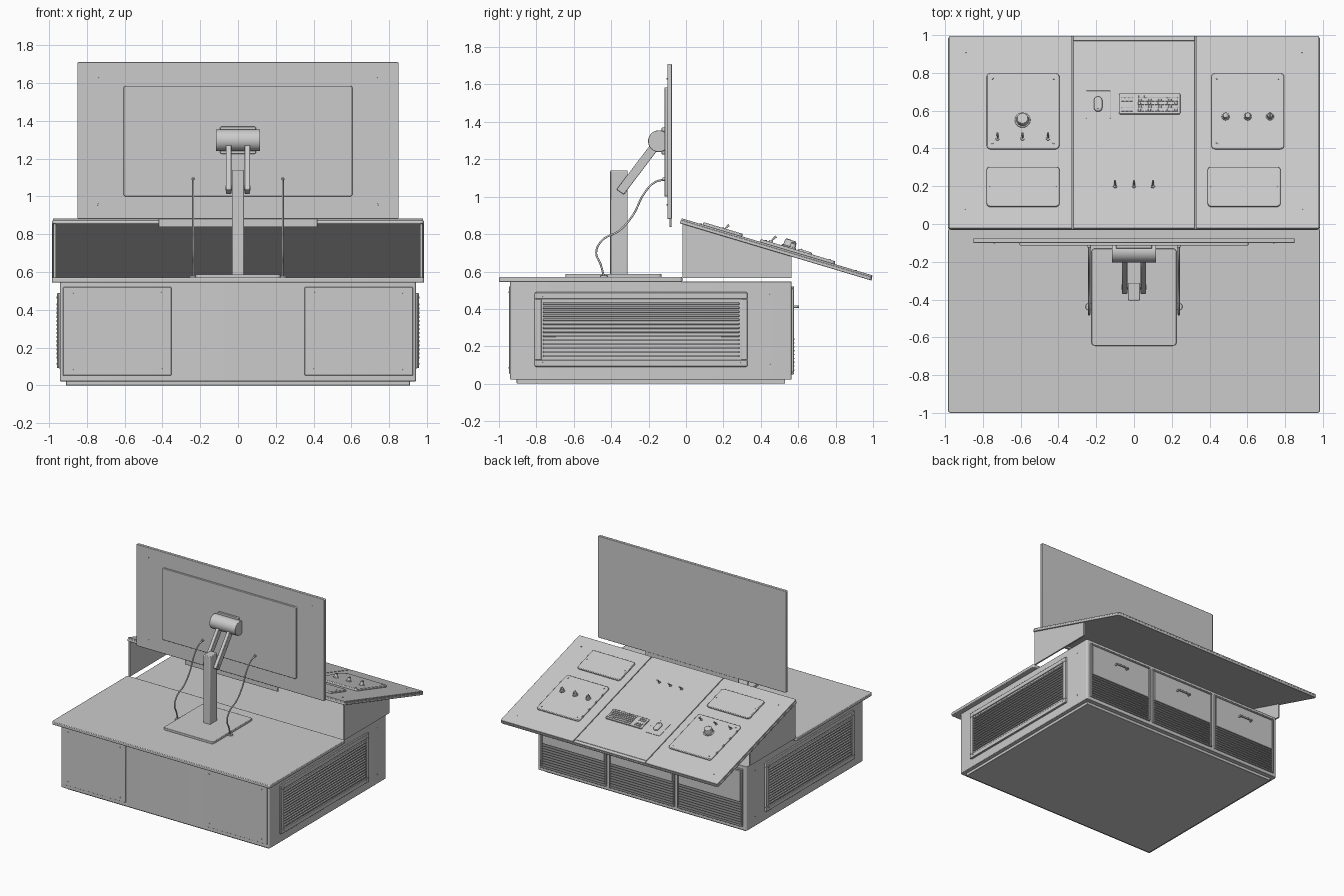
import bpy, bmesh, math
from mathutils import Matrix, Vector

if "Cube" in bpy.data.objects:
    bpy.data.objects.remove(bpy.data.objects["Cube"])

A = math.atan(0.299)                       # console slope
I = Matrix.Identity(4)
SLOPE = Matrix.Translation((0, -0.025, 0.885)) @ Matrix.Rotation(-A, 4, 'X')


def frame(x, y, z, o):
    """Local frame from three axis vectors and an origin."""
    return Matrix.Translation(o) @ Matrix((x, y, z)).transposed().to_4x4()


FRONT = frame((1, 0, 0), (0, 0, 1), (0, -1, 0), (0, -0.94, 0))
REAR = frame((1, 0, 0), (0, 0, 1), (0, 1, 0), (0, 0.565, 0))
SIDE = {s: frame((0, 1, 0), (0, 0, 1), (s, 0, 0), (s * 0.942, 0, 0)) for s in (-1, 1)}
MON = frame((1, 0, 0), (0, 0, 1), (0, -1, 0), (0, -0.1, 0))


def sy(y):
    """World y to distance along the slope."""
    return (y + 0.025) / math.cos(A)


def finish(name, bm, bevel=0):
    bmesh.ops.recalc_face_normals(bm, faces=bm.faces)
    me = bpy.data.meshes.new(name)
    bm.to_mesh(me)
    bm.free()
    ob = bpy.data.objects.new(name, me)
    bpy.context.collection.objects.link(ob)
    if bevel:
        m = ob.modifiers.new("Bevel", 'BEVEL')
        m.width, m.segments, m.limit_method = bevel, 2, 'ANGLE'
        m.angle_limit = math.radians(40)
    return ob


def part(name, boxes, fr=I, r=0, bevel=0.003):
    """Boxes (x0,x1,y0,y1,z0,z1) in a frame; r rounds the edges along local z."""
    bm = bmesh.new()
    for x0, x1, y0, y1, z0, z1 in boxes:
        m = Matrix.Translation(((x0 + x1) / 2, (y0 + y1) / 2, (z0 + z1) / 2)) @ \
            Matrix.Diagonal((x1 - x0, y1 - y0, z1 - z0, 1))
        bmesh.ops.create_cube(bm, size=1, matrix=m)
    if r:
        es = [e for e in bm.edges if (e.verts[0].co - e.verts[1].co).xy.length < 1e-5]
        bmesh.ops.bevel(bm, geom=es, offset=r, segments=5, profile=0.5, affect='EDGES')
    bm.transform(fr)
    return finish(name, bm, bevel)


def rods(name, items, fr=I, seg=24, bevel=0):
    """Cylinders or cones given as (start, end, radius, end radius)."""
    bm = bmesh.new()
    for a, b, r1, r2 in items:
        a, b = Vector(a), Vector(b)
        rot = (b - a).to_track_quat('Z', 'Y').to_matrix().to_4x4()
        bmesh.ops.create_cone(bm, cap_ends=True, segments=seg, radius1=r1, radius2=r2,
                              depth=(b - a).length, matrix=Matrix.Translation((a + b) / 2) @ rot)
    bm.transform(fr)
    return finish(name, bm, bevel)


def extrude_x(name, pts, x0, x1, bevel=0):
    """A y-z profile extruded along x."""
    bm = bmesh.new()
    f = bm.faces.new([bm.verts.new((x0, y, z)) for y, z in pts])
    g = bmesh.ops.extrude_face_region(bm, geom=[f])['geom']
    bmesh.ops.translate(bm, vec=(x1 - x0, 0, 0), verts=[v for v in g if isinstance(v, bmesh.types.BMVert)])
    return finish(name, bm, bevel)


def rim(x0, x1, y0, y1, w, z0, z1):
    return [(x0, x1, y0, y0 + w, z0, z1), (x0, x1, y1 - w, y1, z0, z1),
            (x0, x0 + w, y0 + w, y1 - w, z0, z1), (x1 - w, x1, y0 + w, y1 - w, z0, z1)]


def screws(name, pts, fr, h, r=0.005):
    rods(name, [((x, y, h - 0.004), (x, y, h + 0.003), r, r * 0.8) for x, y in pts], fr, 12)


# Cabinet, plinth and rear desk top
part("plinth", [(-0.91, 0.91, -0.905, 0.53, 0, 0.03)])
part("cabinet", [(-0.942, 0.942, -0.94, 0.565, 0.022, 0.547)], r=0.012)
part("desk_top", [(-0.985, 0.985, -1, -0.02, 0.545, 0.57)], r=0.015, bevel=0.004)

# Front access panels
for s in (-1, 1):
    a, b = sorted((s * 0.353, s * 0.925))
    part("access_panel", [(a, b, 0.053, 0.52, -0.005, 0.006)], FRONT, bevel=0.002)
    screws("access_screws", [(x, z) for x in (a + 0.05, b - 0.05) for z in (0.085, 0.49)], FRONT, 0.006)

    # Side vents
    part("side_vent_plate", [(-0.81, 0.33, 0.09, 0.49, -0.005, 0.007)], SIDE[s], r=0.012)
    part("side_vent_rim", rim(-0.808, 0.328, 0.092, 0.488, 0.035, 0, 0.015), SIDE[s])
    part("side_vent_slats", [(-0.765, 0.285, z, z + 0.012, 0, 0.019)
                             for z in [0.142 + 0.0215 * i for i in range(14)]], SIDE[s])
    screws("side_vent_screws", [(y, z) for y in (-0.77, 0.29) for z in (0.115, 0.465)], SIDE[s], 0.015)
    screws("side_screws", [(0.45, 0.1), (0.45, 0.475)], SIDE[s], 0)

    # Side panels under the sloped console
    extrude_x("console_side", [(-0.02, 0.565), (0.565, 0.565), (0.565, 0.682), (-0.02, 0.857)],
              s * 0.963, s * 0.975)

# Rear bays: drawer with handle above a louvred vent
for c in (-0.615, 0, 0.615):
    x0, x1 = c - 0.295, c + 0.295
    part("bay_frame", rim(x0, x1, 0.05, 0.52, 0.012, -0.005, 0.012), REAR)
    part("drawer_front", [(x0 + 0.016, x1 - 0.016, 0.25, 0.504, -0.005, 0.012)], REAR, r=0.006)
    part("drawer_handle", [(c - 0.06, c + 0.06, 0.405, 0.419, 0.03, 0.04),
                           (c - 0.06, c - 0.048, 0.405, 0.419, 0.01, 0.032),
                           (c + 0.048, c + 0.06, 0.405, 0.419, 0.01, 0.032)], REAR)
    part("bay_louvres", [(x0 + 0.016, x1 - 0.016, z, z + 0.011, -0.005, 0.014)
                         for z in [0.068 + 0.0205 * i for i in range(9)]], REAR)

# Sloped console: base slab and three surface panels
L = 1.069
part("console_slab", [(-0.985, 0.985, 0, L, -0.028, -0.01)], SLOPE, r=0.02)
part("console_panel_middle", [(-0.322, 0.322, 0.002, L - 0.03, -0.012, 0)], SLOPE, bevel=0.002)
part("console_front_edge", [(-0.322, 0.322, L - 0.029, L - 0.002, -0.012, -0.001)], SLOPE, bevel=0.002)
for s in (-1, 1):
    a, b = sorted((s * 0.327, s * 0.98))
    part("console_panel_outer", [(a, b, 0.002, L - 0.004, -0.012, 0)], SLOPE, r=0.006, bevel=0.002)
    screws("console_screws", [(s * 0.89, sy(0.08)), (s * 0.89, sy(0.91))], SLOPE, 0)

# Raised control plates
for n, x0, x1 in (("left", -0.78, -0.395), ("right", 0.41, 0.795)):
    y0, y1 = sy(0.395), sy(0.795)
    part(n + "_control_plate", [(x0, x1, y0, y1, -0.003, 0.015)], SLOPE, r=0.02, bevel=0.005)
    screws(n + "_control_screws", [(x, y) for x in (x0 + 0.03, x1 - 0.03)
                                   for y in (y0 + 0.03, y1 - 0.03)], SLOPE, 0.015, 0.006)
for n, x0, x1 in (("left", -0.78, -0.395), ("right", 0.39, 0.775)):
    part(n + "_blank_plate", [(x0, x1, sy(0.09), sy(0.3), -0.003, 0.014)], SLOPE, r=0.018, bevel=0.004)
    screws(n + "_blank_screws", [(x0 + 0.02, sy(0.195)), (x1 - 0.02, sy(0.195))], SLOPE, 0.014)

# Large dial, small knobs
k = sy(0.545)
rods("large_dial", [((-0.59, k, 0.014), (-0.59, k, 0.022), 0.042, 0.04),
                    ((-0.59, k, 0.02), (-0.59, k, 0.056), 0.034, 0.029)], SLOPE, 32, 0.003)
part("dial_pointer", [(-0.593, -0.587, k - 0.026, k, 0.055, 0.058)], SLOPE, bevel=0)
for x in (0.485, 0.602, 0.72):
    rods("small_knob", [((x, k + 0.02, 0.014), (x, k + 0.02, 0.022), 0.021, 0.02),
                        ((x, k + 0.02, 0.02), (x, k + 0.02, 0.042), 0.016, 0.014)], SLOPE, 24, 0.002)
    part("knob_grip", [(x - 0.004, x + 0.004, k + 0.005, k + 0.035, 0.04, 0.048)], SLOPE, bevel=0.001)

# Toggle switches
for x, y, h in [(x, 0.448, 0.014) for x in (-0.722, -0.59, -0.455)] + [(x, 0.2, 0) for x in (-0.1, 0, 0.1)]:
    v = sy(y)
    rods("toggle_switch", [((x, v, h - 0.002), (x, v, h + 0.008), 0.011, 0.01),
                           ((x, v, h + 0.006), (x, v + 0.02, h + 0.038), 0.0035, 0.006)], SLOPE, 16)

# Keyboard with key rows and a side pad
y0, y1 = sy(0.58), sy(0.69)
part("keyboard_body", [(-0.08, 0.245, y0, y1, -0.002, 0.01)], SLOPE, r=0.008)
keys = []
for row in range(5):
    v = y0 + 0.013 + row * 0.0185
    if row == 4:
        keys += [(0.025, 0.055, v, v + 0.014, 0.009, 0.015), (0.06, 0.18, v, v + 0.014, 0.009, 0.015),
                 (0.185, 0.233, v, v + 0.014, 0.009, 0.015)]
    else:
        off = 0.022 + 0.003 * (row % 2)
        keys += [(off + i * 0.0176, off + i * 0.0176 + 0.014, v, v + 0.014, 0.009, 0.015) for i in range(12)]
    if row != 2:
        keys += [(-0.066 + i * 0.021, -0.05 + i * 0.021, v, v + 0.014, 0.009, 0.015) for i in range(3)]
part("keyboard_keys", keys, SLOPE, bevel=0.0015)

# Mouse and pad
part("mouse_pad", [(-0.255, -0.125, sy(0.558), sy(0.705), -0.002, 0.003)], SLOPE, r=0.004, bevel=0.001)
part("mouse_body", [(-0.212, -0.168, sy(0.592), sy(0.67), 0.002, 0.024)], SLOPE, r=0.02, bevel=0.008)
rods("mouse_wheel", [((-0.193, sy(0.61), 0.022), (-0.187, sy(0.61), 0.022), 0.006, 0.006)], SLOPE, 16)

# Monitor
part("monitor_screen", [(-0.85, 0.85, 0.88, 1.71, -0.024, 0)], MON, r=0.008)
part("monitor_back", [(-0.605, 0.605, 1.0, 1.585, -0.003, 0.015)], MON, r=0.012)
part("monitor_lower_strip", [(-0.42, 0.42, 0.838, 0.885, -0.022, -0.012)], MON, bevel=0.002)
screws("monitor_screws", [(x, z) for x in (-0.74, 0.74) for z in (0.957, 1.63)], MON, 0)
part("mount_plate", [(-0.095, 0.095, 1.225, 1.37, 0.01, 0.03)], MON, r=0.01)

# Stand: base, post, arms and hinge
part("stand_base", [(-0.225, 0.225, -0.645, -0.13, 0.568, 0.588)], r=0.02)
part("stand_post", [(-0.031, 0.031, -0.405, -0.312, 0.58, 1.14)], bevel=0.005)
rods("hinge_barrel", [((-0.117, -0.145, 1.297), (0.117, -0.145, 1.297), 0.058, 0.058)], seg=40, bevel=0.003)
d = Vector((-0.195, -0.27)).normalized()
n = Vector((-d.y, d.x)) * 0.024
p0, p1 = Vector((-0.155, 1.285)), Vector((-0.352, 1.025))
for x in (-0.049, 0.049):
    extrude_x("stand_arm", [p0 + n, p1 + n, p1 - n, p0 - n], x - 0.014, x + 0.014, 0.004)
rods("arm_pin", [((-0.066, -0.333, 1.045), (0.066, -0.333, 1.045), 0.013, 0.013)])

# Cables and grommets
path = [(-0.108, 1.094), (-0.17, 1.075), (-0.222, 1.02), (-0.285, 0.9), (-0.355, 0.82),
        (-0.45, 0.765), (-0.48, 0.70), (-0.457, 0.64), (-0.438, 0.57)]
for s in (-1, 1):
    cu = bpy.data.curves.new("cable", 'CURVE')
    cu.dimensions, cu.bevel_depth, cu.bevel_resolution, cu.use_fill_caps = '3D', 0.0055, 3, True
    sp = cu.splines.new('BEZIER')
    sp.bezier_points.add(len(path) - 1)
    for p, (y, z) in zip(sp.bezier_points, path):
        p.co = (s * 0.237, y, z)
        p.handle_left_type = p.handle_right_type = 'AUTO'
    bpy.context.collection.objects.link(bpy.data.objects.new("cable", cu))
    rods("cable_grommet", [((s * 0.237, -0.438, 0.568), (s * 0.237, -0.438, 0.578), 0.02, 0.018)])
    rods("cable_plug", [((s * 0.237, -0.1, 1.094), (s * 0.237, -0.125, 1.094), 0.009, 0.009)], seg=16)

# Smooth shading with sharp edges kept
meshes = [o for o in bpy.context.scene.objects if o.type == 'MESH']
for o in meshes:
    o.select_set(True)
bpy.context.view_layer.objects.active = meshes[0]
bpy.ops.object.shade_smooth_by_angle()
